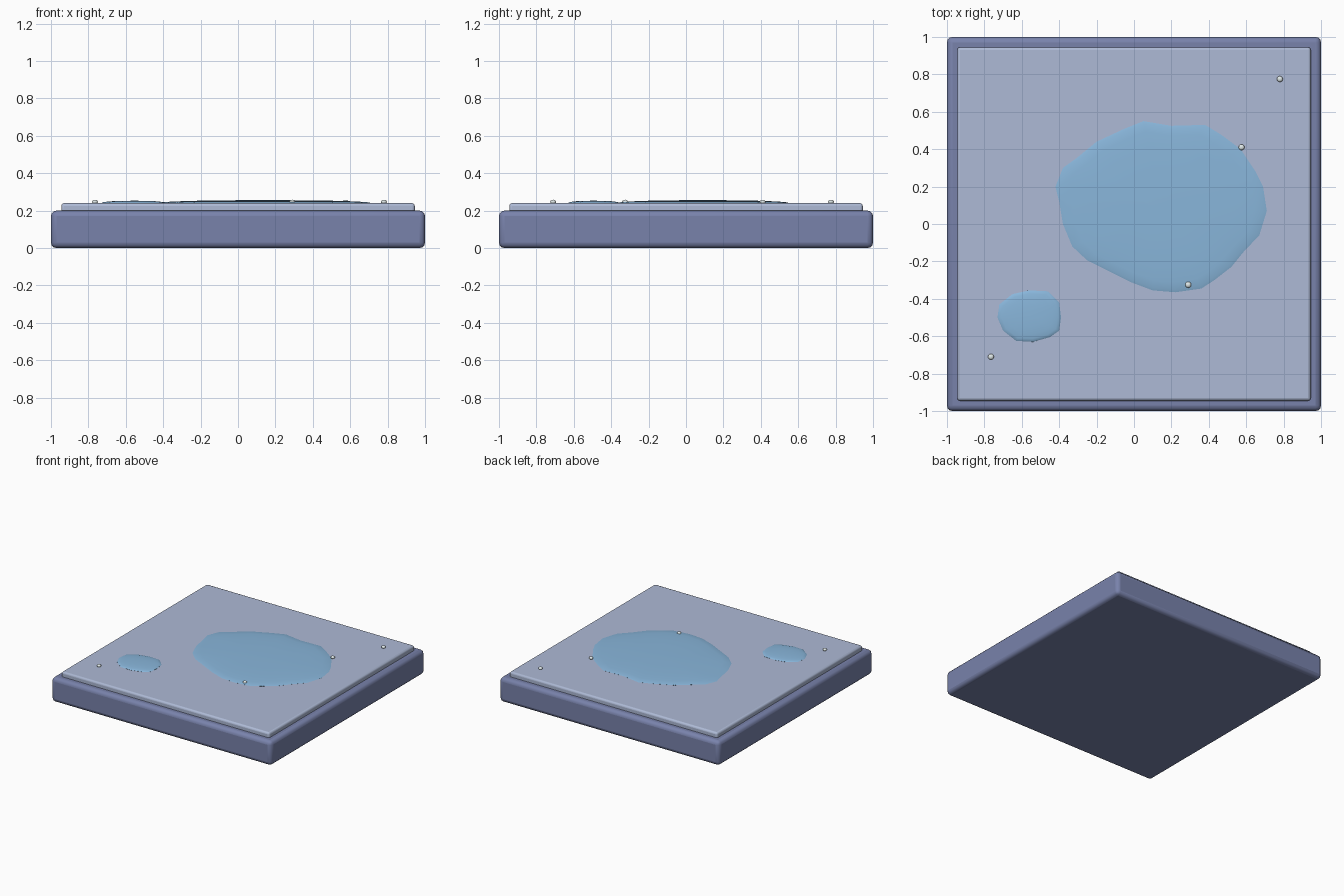
import bpy, bmesh
from mathutils import Vector

if "Cube" in bpy.data.objects:
    bpy.data.objects.remove(bpy.data.objects["Cube"])


def material(name, rgb):
    m = bpy.data.materials.new(name)
    m.diffuse_color = (*rgb, 1)
    m.use_nodes = True
    m.node_tree.nodes["Principled BSDF"].inputs["Base Color"].default_value = m.diffuse_color
    return m


def smooth(ob, angle=0.6):
    bpy.ops.object.select_all(action='DESELECT')
    ob.select_set(True)
    bpy.context.view_layer.objects.active = ob
    bpy.ops.object.shade_smooth_by_angle(angle=angle)


def slab(name, half, z0, z1, bevel, mat):
    bpy.ops.mesh.primitive_cube_add(size=1, location=(0, 0, (z0 + z1) / 2))
    ob = bpy.context.object
    ob.name = name
    ob.scale = (2 * half, 2 * half, z1 - z0)
    bpy.ops.object.transform_apply(location=False, rotation=False, scale=True)
    mod = ob.modifiers.new("bevel", 'BEVEL')
    mod.width = bevel
    mod.segments = 3
    ob.data.materials.append(mat)
    smooth(ob)
    return ob


def puddle(name, outline, surface, height, mat):
    # shallow dome: rings shrink from the outline towards the centre
    bm = bmesh.new()
    n = len(outline)
    centre = sum((Vector(p) for p in outline), Vector((0, 0))) / n
    rings = []
    levels = [(0.96, -0.014), (1.0, 0.0), (0.97, 0.25 * height),
              (0.88, 0.5 * height), (0.7, 0.75 * height), (0.4, 0.95 * height)]
    for s, dz in levels:
        ring = []
        for p in outline:
            q = centre + (Vector(p) - centre) * s
            ring.append(bm.verts.new((q.x, q.y, surface + dz)))
        rings.append(ring)
    for a, b in zip(rings, rings[1:]):
        for i in range(n):
            j = (i + 1) % n
            bm.faces.new((a[i], a[j], b[j], b[i]))
    top = bm.verts.new((centre.x, centre.y, surface + height))
    for i in range(n):
        bm.faces.new((rings[-1][i], rings[-1][(i + 1) % n], top))
    bm.faces.new(rings[0])
    bmesh.ops.recalc_face_normals(bm, faces=bm.faces)
    me = bpy.data.meshes.new(name)
    bm.to_mesh(me)
    bm.free()
    ob = bpy.data.objects.new(name, me)
    bpy.context.collection.objects.link(ob)
    me.materials.append(mat)
    smooth(ob)


stone = material("slate_blue", (0.19, 0.225, 0.41))
paving = material("pale_blue_grey", (0.42, 0.49, 0.67))
water = material("water_blue", (0.25, 0.47, 0.71))
drop = material("droplet_white", (0.75, 0.82, 0.82))

# Base and raised top slab
slab("base_slab", 1.0, 0.0, 0.2, 0.03, stone)
slab("top_slab", 0.945, 0.16, 0.24, 0.015, paving)

# Puddles
big = [(0.05, 0.55), (0.2, 0.525), (0.38, 0.53), (0.47, 0.475), (0.57, 0.40),
       (0.65, 0.28), (0.69, 0.2), (0.71, 0.07), (0.67, -0.06), (0.585, -0.15),
       (0.52, -0.23), (0.43, -0.30), (0.36, -0.345), (0.22, -0.365), (0.1, -0.355),
       (-0.02, -0.31), (-0.12, -0.26), (-0.25, -0.195), (-0.33, -0.12), (-0.38, 0.0),
       (-0.40, 0.12), (-0.42, 0.2), (-0.38, 0.3), (-0.31, 0.35), (-0.2, 0.44),
       (-0.05, 0.51)]
small = [(-0.73, -0.5), (-0.72, -0.43), (-0.65, -0.375), (-0.56, -0.355),
         (-0.46, -0.36), (-0.4, -0.42), (-0.39, -0.5), (-0.4, -0.57),
         (-0.45, -0.605), (-0.54, -0.63), (-0.63, -0.625), (-0.7, -0.57)]
puddle("large_puddle", big, 0.241, 0.015, water)
puddle("small_puddle", small, 0.241, 0.012, water)

# Splash droplets
for i, (x, y) in enumerate([(0.78, 0.775), (0.575, 0.41), (0.29, -0.325), (-0.765, -0.71)]):
    bpy.ops.mesh.primitive_uv_sphere_add(segments=12, ring_count=8, radius=0.016,
                                         location=(x, y, 0.247))
    ob = bpy.context.object
    ob.name = f"droplet_{i + 1}"
    ob.scale.z = 0.7
    ob.data.materials.append(drop)
    smooth(ob, 1.0)
